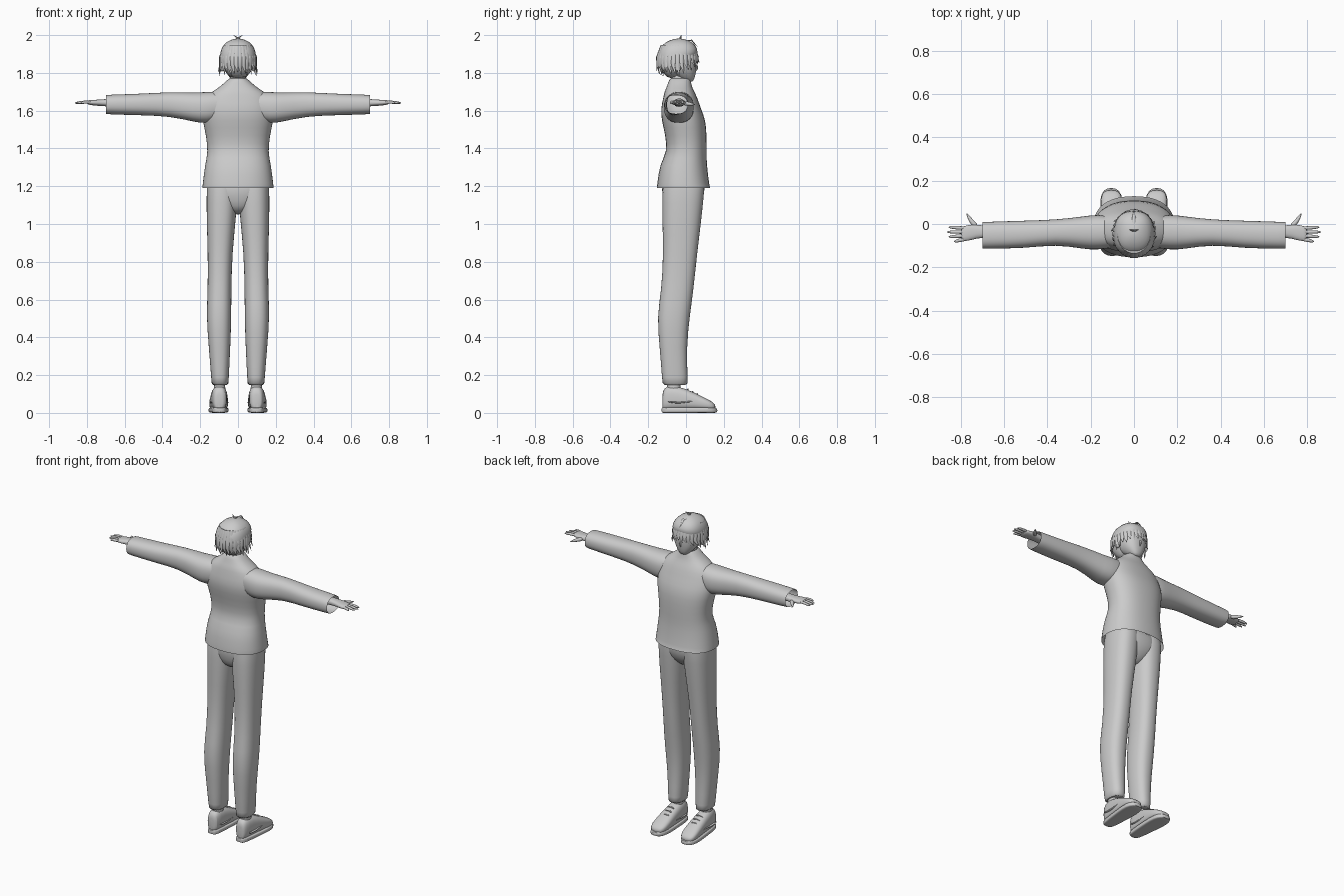
import bpy, bmesh, math
from mathutils import Vector

cube = bpy.data.objects.get("Cube")
if cube:
    bpy.data.objects.remove(cube, do_unlink=True)

grey = bpy.data.materials.new("plain grey")
grey.use_nodes = True
grey.diffuse_color = (.6, .6, .6, 1)
grey.node_tree.nodes["Principled BSDF"].inputs["Base Color"].default_value = grey.diffuse_color


def finish(name, bm, subdivide=True):
    bmesh.ops.recalc_face_normals(bm, faces=bm.faces)
    mesh = bpy.data.meshes.new(name)
    bm.to_mesh(mesh)
    bm.free()
    mesh.materials.append(grey)
    obj = bpy.data.objects.new(name, mesh)
    bpy.context.collection.objects.link(obj)
    if subdivide:
        obj.modifiers.new("Smooth", "SUBSURF").render_levels = 1
    bpy.ops.object.select_all(action="DESELECT")
    obj.select_set(True)
    bpy.context.view_layer.objects.active = obj
    bpy.ops.object.shade_smooth_by_angle(angle=math.radians(50))


def skin(bm, rings, caps):
    for lower, upper in zip(rings, rings[1:]):
        for i in range(len(lower)):
            bm.faces.new((lower[i - 1], lower[i], upper[i], upper[i - 1]))
    if caps:
        bm.faces.new(rings[0][::-1])
        bm.faces.new(rings[-1])


# A section is a pair of opposite corners, flat along one axis
def body_level(height, half, back, front):
    return Vector((-half, back, height)), Vector((half, front, height))


def leg_level(height, inner, outer, back, front):
    return Vector((inner, back, height)), Vector((outer, front, height))


def arm_slice(reach, back, front, bottom, top):
    return Vector((reach, back, bottom)), Vector((reach, front, top))


def foot_slice(depth, inner, outer, bottom, top):
    return Vector((inner, depth, bottom)), Vector((outer, depth, top))


def loft(name, sections, side=1, caps=True, square=.85, sides=24):
    """Skin rounded outlines that fill each section."""
    bm = bmesh.new()
    rings = []
    for low, high in sections:
        middle, half = (low + high) / 2, (high - low) / 2
        ring = []
        for i in range(sides):
            angle = math.tau * i / sides
            c, s = (math.copysign(abs(v) ** square, v) for v in (math.cos(angle), math.sin(angle)))
            y = c if half.z else s
            ring.append(bm.verts.new(((middle.x + half.x * c) * side,
                                      middle.y + half.y * y, middle.z + half.z * s)))
        rings.append(ring)
    skin(bm, rings, caps)
    finish(name, bm)


def strand(bm, points, thickness, flat=1, sides=8):
    """Add a tube that tapers to its tip; flat squeezes it."""
    points = [Vector(p) for p in points]
    last = len(points) - 1
    rings = []
    for k, point in enumerate(points):
        way = (points[min(k + 1, last)] - points[max(k - 1, 0)]).normalized()
        out = Vector((point.x, point.y - head_y, 0)) if abs(way.z) > .6 else Vector((0, 0, 1))
        across = way.cross(out).normalized()
        out = across.cross(way) * flat
        radius = thickness * (1 - .9 * (k / last) ** 3)
        angles = [math.tau * i / sides for i in range(sides)]
        rings.append([bm.verts.new(point + radius * (across * math.cos(a) + out * math.sin(a)))
                      for a in angles])
    skin(bm, rings, True)


head_y = -.045

# Loose pullover, open at the hem
loft("pullover", [
    body_level(height=1.19, half=.19, back=-.155, front=.13),
    body_level(height=1.2, half=.19, back=-.155, front=.125),
    body_level(height=1.32, half=.175, back=-.14, front=.11),
    body_level(height=1.38, half=.16, back=-.1, front=.11),
    body_level(height=1.47, half=.17, back=-.11, front=.11),
    body_level(height=1.55, half=.19, back=-.13, front=.105),
    body_level(height=1.61, half=.19, back=-.135, front=.08),
    body_level(height=1.67, half=.17, back=-.12, front=.06),
    body_level(height=1.7, half=.14, back=-.115, front=.045),
    body_level(height=1.73, half=.09, back=-.1, front=.03),
    body_level(height=1.765, half=.055, back=-.09, front=.025),
    body_level(height=1.77, half=.045, back=-.08, front=.02),
], caps=False)
loft("neck", [body_level(height=h, half=.04, back=-.08, front=.015) for h in (1.68, 1.75, 1.83)])

# Trousers
loft("trouser_seat", [
    body_level(height=1.05, half=.02, back=-.05, front=.02),
    body_level(height=1.07, half=.06, back=-.1, front=.05),
    body_level(height=1.12, half=.14, back=-.12, front=.09),
    body_level(height=1.18, half=.165, back=-.13, front=.1),
    body_level(height=1.25, half=.165, back=-.125, front=.1),
])
for side, word in ((1, "left"), (-1, "right")):
    loft(word + "_trouser_leg", [
        leg_level(height=.145, inner=.05, outer=.14, back=-.125, front=.01),
        leg_level(height=.16, inner=.05, outer=.14, back=-.125, front=.01),
        leg_level(height=.35, inner=.04, outer=.155, back=-.14, front=.003),
        leg_level(height=.51, inner=.035, outer=.168, back=-.155, front=.02),
        leg_level(height=.65, inner=.035, outer=.16, back=-.13, front=.04),
        leg_level(height=.85, inner=.03, outer=.16, back=-.12, front=.06),
        leg_level(height=1.03, inner=.01, outer=.167, back=-.127, front=.083),
        leg_level(height=1.2, inner=0, outer=.167, back=-.125, front=.1),
        leg_level(height=1.25, inner=0, outer=.16, back=-.12, front=.1),
    ], side)
    loft(word + "_ankle", [leg_level(height=h, inner=.065, outer=.13, back=-.105, front=-.025)
                           for h in (.06, .2)], side)

    # Shoes with a flat sole and raised overlays
    loft(word + "_shoe", [
        foot_slice(depth=-.125, inner=.08, outer=.12, bottom=.02, top=.1),
        foot_slice(depth=-.118, inner=.065, outer=.13, bottom=.015, top=.13),
        foot_slice(depth=-.085, inner=.057, outer=.14, bottom=.015, top=.15),
        foot_slice(depth=0, inner=.054, outer=.146, bottom=.015, top=.13),
        foot_slice(depth=.1, inner=.05, outer=.155, bottom=.015, top=.08),
        foot_slice(depth=.14, inner=.06, outer=.15, bottom=.015, top=.06),
        foot_slice(depth=.157, inner=.08, outer=.13, bottom=.02, top=.04),
    ], side, square=.75)
    loft(word + "_sole", [
        foot_slice(depth=-.13, inner=.08, outer=.115, bottom=0, top=.03),
        foot_slice(depth=-.12, inner=.06, outer=.135, bottom=0, top=.03),
        foot_slice(depth=0, inner=.053, outer=.148, bottom=0, top=.03),
        foot_slice(depth=.08, inner=.048, outer=.158, bottom=0, top=.03),
        foot_slice(depth=.14, inner=.055, outer=.155, bottom=0, top=.03),
        foot_slice(depth=.168, inner=.085, outer=.125, bottom=0, top=.025),
    ], side, square=.45)
    bm = bmesh.new()
    for x in (.058, .145):
        strand(bm, [(side * x, y, z) for y, z in ((-.1, .06), (-.03, .05), (.03, .066), (.08, .045))],
               thickness=.008, flat=.6)
    for lace in range(3):
        y, z = .01 + .025 * lace, .12 - .013 * lace
        strand(bm, [(side * .075, y, z), (side * .1, y, z + .01), (side * .127, y, z)], thickness=.005)
    finish(word + "_shoe_overlays", bm)

    # Wide sleeves, open at the cuffs
    loft(word + "_sleeve", [
        arm_slice(reach=.1, back=-.11, front=.035, bottom=1.55, top=1.7),
        arm_slice(reach=.17, back=-.12, front=.045, bottom=1.53, top=1.7),
        arm_slice(reach=.23, back=-.117, front=.036, bottom=1.54, top=1.695),
        arm_slice(reach=.36, back=-.094, front=.02, bottom=1.57, top=1.7),
        arm_slice(reach=.5, back=-.113, front=.016, bottom=1.575, top=1.69),
        arm_slice(reach=.69, back=-.115, front=.01, bottom=1.58, top=1.685),
        arm_slice(reach=.7, back=-.114, front=.009, bottom=1.583, top=1.682),
    ], side, caps=False)

    # Hands with spread fingers
    loft(word + "_hand", [
        arm_slice(reach=.6, back=-.07, front=-.01, bottom=1.615, top=1.67),
        arm_slice(reach=.71, back=-.06, front=-.007, bottom=1.624, top=1.66),
        arm_slice(reach=.75, back=-.075, front=0, bottom=1.626, top=1.658),
        arm_slice(reach=.785, back=-.08, front=-.01, bottom=1.63, top=1.656),
        arm_slice(reach=.8, back=-.076, front=-.014, bottom=1.634, top=1.653),
    ], side)
    bm = bmesh.new()
    for finger in range(4):
        base_y, tip_y = -.02 - .017 * finger, -.015 - .022 * finger
        tip_x = .865 - .008 * (finger - 1) ** 2
        strand(bm, [(side * .775, base_y, 1.644), (side * .815, (base_y + tip_y) / 2, 1.646),
                    (side * (tip_x - .008), tip_y, 1.641), (side * tip_x, tip_y, 1.64)],
               thickness=.0095)
    strand(bm, [(side * .725, -.015, 1.64), (side * .755, .015, 1.636), (side * .776, .053, 1.632)],
           thickness=.014)
    finish(word + "_fingers", bm)

    # Ears
    loft(word + "_ear", [
        arm_slice(reach=.07, back=-.055, front=-.03, bottom=1.815, top=1.85),
        arm_slice(reach=.085, back=-.06, front=-.025, bottom=1.805, top=1.86),
        arm_slice(reach=.092, back=-.06, front=-.03, bottom=1.81, top=1.855),
    ], side)

# Head and nose
loft("head", [
    body_level(height=1.752, half=.015, back=.005, front=.03),
    body_level(height=1.76, half=.03, back=-.02, front=.043),
    body_level(height=1.8, half=.066, back=-.085, front=.053),
    body_level(height=1.84, half=.08, back=-.11, front=.057),
    body_level(height=1.9, half=.085, back=-.125, front=.058),
    body_level(height=1.96, half=.04, back=-.08, front=.01),
])
bm = bmesh.new()
strand(bm, [(0, .055, 1.845), (0, .061, 1.82), (0, .05, 1.806)], thickness=.007)
finish("nose", bm)

# Hair cap, overlapping locks and small crown tuft
loft("hair_cap", [
    body_level(height=1.77, half=.035, back=-.095, front=-.05),
    body_level(height=1.81, half=.075, back=-.133, front=-.02),
    body_level(height=1.85, half=.092, back=-.15, front=0),
    body_level(height=1.89, half=.097, back=-.152, front=.065),
    body_level(height=1.93, half=.09, back=-.14, front=.062),
    body_level(height=1.965, half=.065, back=-.11, front=.035),
    body_level(height=1.983, half=.015, back=-.055, front=-.02),
])


def around(angle, width, depth, height):
    return width * math.cos(angle), head_y + depth * math.sin(angle), height


bm = bmesh.new()
count = 30
for i in range(count):
    angle = math.tau * i / count
    front, rear = max(math.sin(angle), 0), max(-math.sin(angle), 0)
    wave = (i * 7 % 5) / 5
    tip = 1.785 + .055 * front ** 1.5 + .02 * wave
    reach = .1 + .012 * wave - .02 * rear * (1 - wave)
    strand(bm, [around(angle, .072, .085, 1.945), around(angle, .095, .108, 1.885),
                around(angle, .096, .109, (1.885 + tip) / 2),
                around(angle + .1, reach, reach + .006, tip)], thickness=.014, flat=.4, sides=6)
finish("hair_locks", bm, subdivide=False)
bm = bmesh.new()
for x in (-.024, .024):
    strand(bm, [(0, -.03, 1.972), (x / 5, -.03, 1.986), (x, -.025, 2)], thickness=.006, sides=6)
strand(bm, [(0, -.02, 1.97), (0, .03, 1.972), (0, .064, 1.935)], thickness=.01, flat=.5, sides=6)
finish("crown_tuft", bm, subdivide=False)
